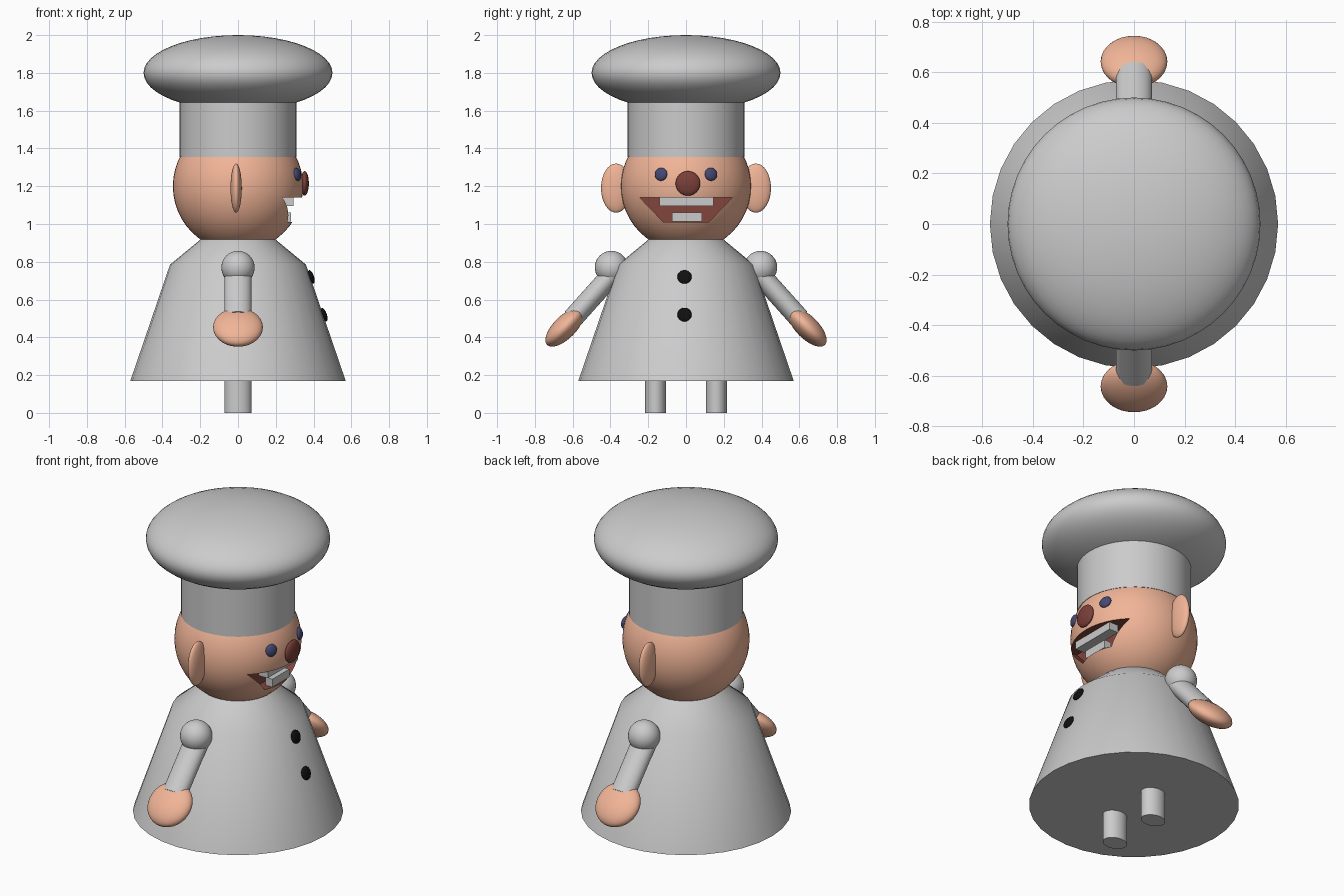
import bpy, bmesh
from math import pi, radians, cos, sin
from mathutils import Vector

if "Cube" in bpy.data.objects:
    bpy.data.objects.remove(bpy.data.objects["Cube"])


def material(name, rgb):
    m = bpy.data.materials.new(name)
    m.diffuse_color = (*rgb, 1)
    m.use_nodes = True
    m.node_tree.nodes["Principled BSDF"].inputs["Base Color"].default_value = m.diffuse_color
    return m


SKIN = material("skin", (0.88, 0.46, 0.31))
RED = material("mouth_red", (0.22, 0.06, 0.045))
NOSE = material("nose_red", (0.20, 0.05, 0.04))
BLUE = material("eye_blue", (0.06, 0.065, 0.17))
BLACK = material("button_black", (0.005, 0.005, 0.005))


def finish(name, mat=None, angle=35):
    ob = bpy.context.object
    ob.name = name
    if mat:
        ob.data.materials.append(mat)
    bpy.ops.object.shade_smooth_by_angle(angle=radians(angle))
    return ob


def ellipsoid(name, loc, scale, mat=None, rot=(0, 0, 0), seg=32):
    bpy.ops.mesh.primitive_uv_sphere_add(segments=seg, ring_count=seg // 2,
                                         location=loc, rotation=rot)
    bpy.context.object.scale = scale
    return finish(name, mat)


def tube(name, a, b, rx, ry, mat=None, seg=32):
    a, b = Vector(a), Vector(b)
    d = b - a
    # rotate about x only, so the local x axis stays level
    tilt = Vector((0, 0, 1)).rotation_difference(d).to_euler()
    bpy.ops.mesh.primitive_cylinder_add(vertices=seg, radius=1, depth=1,
                                        location=(a + b) / 2, rotation=tilt)
    bpy.context.object.scale = (rx, ry, d.length)
    return finish(name, mat)


def box(name, lo, hi):
    lo, hi = Vector(lo), Vector(hi)
    bpy.ops.mesh.primitive_cube_add(size=1, location=(lo + hi) / 2)
    bpy.context.object.scale = hi - lo
    bpy.context.object.name = name


def mesh_object(name, bm):
    bmesh.ops.recalc_face_normals(bm, faces=bm.faces)
    me = bpy.data.meshes.new(name)
    bm.to_mesh(me)
    bm.free()
    ob = bpy.data.objects.new(name, me)
    bpy.context.collection.objects.link(ob)
    bpy.ops.object.select_all(action='DESELECT')
    ob.select_set(True)
    bpy.context.view_layer.objects.active = ob
    return ob


# coat: capped, flared profile
bm = bmesh.new()
N = 32
rings = [[bm.verts.new((r * cos(2 * pi * i / N), r * sin(2 * pi * i / N), z))
          for i in range(N)]
         for r, z in ((0.57, 0.17), (0.36, 0.785), (0.19, 0.925))]
for p, q in zip(rings, rings[1:]):
    for i in range(N):
        j = (i + 1) % N
        bm.faces.new((p[i], p[j], q[j], q[i]))
bm.faces.new(rings[0])
bm.faces.new(rings[-1])
mesh_object("coat", bm)
finish("coat")

# mouth cutter: trapezoid prism
bm = bmesh.new()
outline = [(-0.245, 1.14), (0.245, 1.14), (0.12, 1.01), (-0.12, 1.01)]
back = bm.faces.new([bm.verts.new((0.2, y, z)) for y, z in outline])
ext = bmesh.ops.extrude_face_region(bm, geom=[back], use_keep_orig=True)
bmesh.ops.translate(bm, vec=(0.3, 0, 0),
                    verts=[v for v in ext["geom"] if isinstance(v, bmesh.types.BMVert)])
for f in bm.faces:
    f.material_index = 1
cutter = mesh_object("mouth_cutter", bm)
cutter.data.materials.append(SKIN)
cutter.data.materials.append(RED)
cutter.hide_render = True

# head with the mouth cut out
head = ellipsoid("head", (0, 0, 1.2), (0.345,) * 3, SKIN, seg=48)
head.data.materials.append(RED)
cut = head.modifiers.new("mouth", 'BOOLEAN')
cut.operation = 'DIFFERENCE'
cut.solver = 'EXACT'
cut.object = cutter
bpy.ops.object.modifier_apply(modifier=cut.name)
bpy.data.objects.remove(cutter)
bpy.ops.object.shade_smooth_by_angle(angle=radians(35))

# teeth
box("upper_teeth", (0.235, -0.14, 1.095), (0.295, 0.145, 1.14))
box("lower_teeth", (0.235, -0.075, 1.013), (0.28, 0.085, 1.06))

# hat
tube("hat_band", (0, 0, 1.355), (0, 0, 1.7), 0.31, 0.31, seg=48)
ellipsoid("hat_puff", (0, 0, 1.8), (0.5, 0.5, 0.2), seg=48)

# nose and coat buttons
ellipsoid("nose", (0.353, 0.01, 1.215), (0.022, 0.065, 0.065), NOSE)
for z, x in ((0.72, 0.388), (0.52, 0.456)):
    ellipsoid("button", (x, -0.008, z), (0.014, 0.038, 0.038), BLACK,
              (0, radians(-19), 0), seg=24)

# paired parts
for s, side in ((-1, "right"), (1, "left")):
    ellipsoid(side + "_eye", (0.313, s * 0.132, 1.263), (0.018, 0.035, 0.035),
              BLUE, (0, radians(-10), s * radians(22)), seg=24)
    ellipsoid(side + "_ear", (-0.01, s * 0.37, 1.19), (0.03, 0.08, 0.13), SKIN)
    ellipsoid(side + "_shoulder", (0, s * 0.395, 0.77), (0.088,) * 3)
    tube(side + "_arm", (0, s * 0.385, 0.74), (0, s * 0.6, 0.5), 0.072, 0.055)
    ellipsoid(side + "_hand", (0, s * 0.642, 0.453), (0.132, 0.06, 0.132), SKIN,
              (s * radians(45), 0, 0))
    tube(side + "_leg", (0, s * 0.161, 0), (0, s * 0.161, 0.25), 0.072, 0.056)
